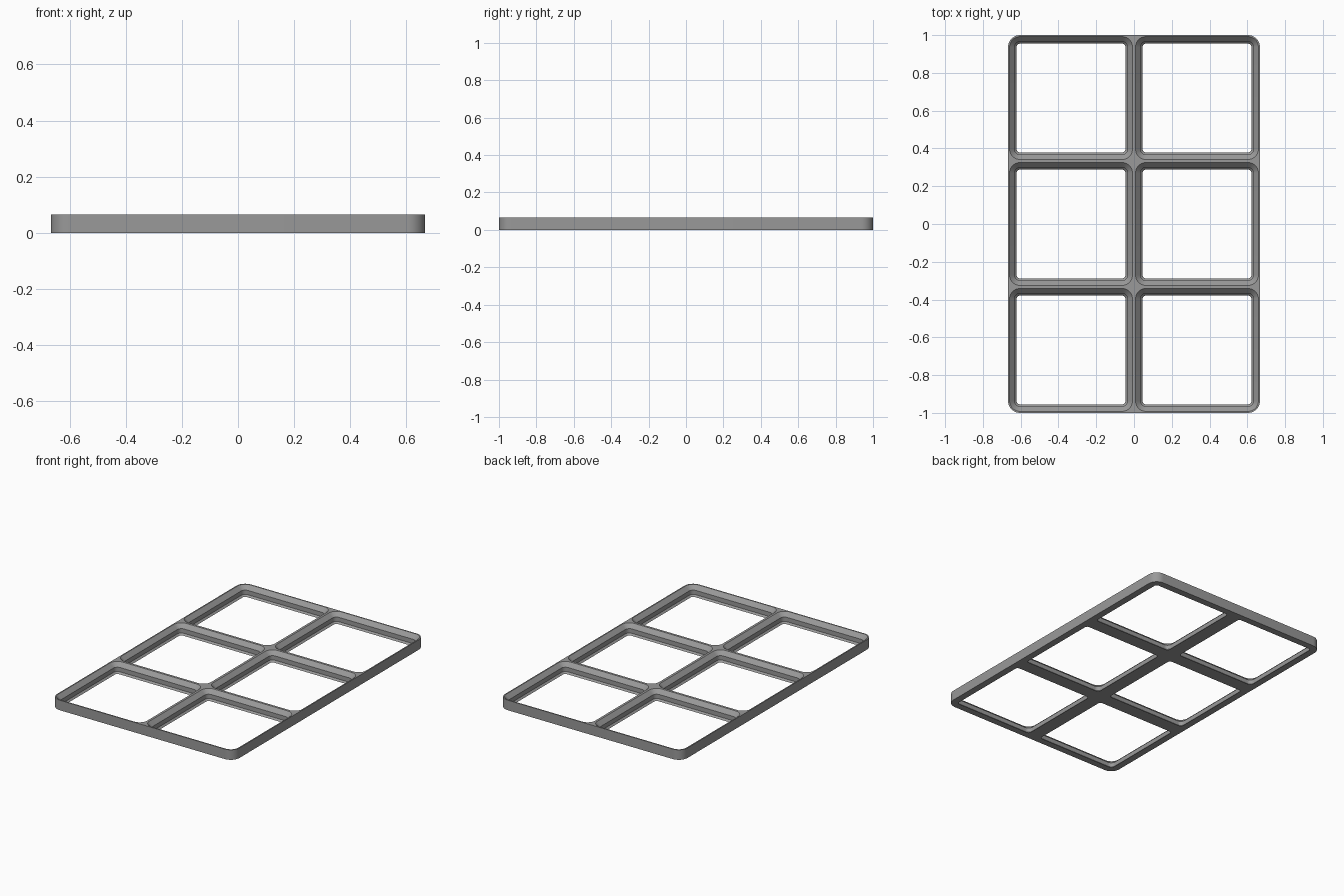
import bpy, bmesh, math

if "Cube" in bpy.data.objects:
    bpy.data.objects.remove(bpy.data.objects["Cube"])

S = 2 / 126            # three 42-unit cells along the longest side
CELL = 42 * S
RADIUS = 4 * S
HEIGHT = 4.15 * S
SEG = 10               # segments per rounded corner
# pocket wall profile: (inset from cell edge, height)
PROFILE = [(2.85 * S, 0), (2.15 * S, 0.7 * S), (2.15 * S, 2.5 * S), (0.5 * S, HEIGHT)]

grey = bpy.data.materials.new("grey plastic")
grey.diffuse_color = (0.32, 0.32, 0.32, 1)
grey.use_nodes = True
grey.node_tree.nodes["Principled BSDF"].inputs["Base Color"].default_value = grey.diffuse_color

bm = bmesh.new()


def ring(cx, cy, hx, hy, r, z):
    """Closed rounded-rectangle loop of vertices."""
    verts = []
    for q, (sx, sy) in enumerate([(1, 1), (-1, 1), (-1, -1), (1, -1)]):
        for i in range(SEG + 1):
            a = math.pi / 2 * (q + i / SEG)
            verts.append(bm.verts.new((cx + sx * (hx - r) + r * math.cos(a),
                                       cy + sy * (hy - r) + r * math.sin(a), z)))
    return verts


def wall(rings):
    """Join successive rings with quads."""
    for lo, hi in zip(rings, rings[1:]):
        n = len(lo)
        for i in range(n):
            j = (i + 1) % n
            bm.faces.new((lo[i], lo[j], hi[j], hi[i]))


# outer wall
outer = [ring(0, 0, CELL, 1.5 * CELL, RADIUS, z) for z in (0, HEIGHT)]
wall(outer)

# six stepped pockets, open through the bottom
for ix in (-0.5, 0.5):
    for iy in (-1, 0, 1):
        rings = [ring(ix * CELL, iy * CELL, CELL / 2 - d, CELL / 2 - d, RADIUS - d, z)
                 for d, z in PROFILE]
        wall(rings)

# flat rims on the top and underside
for z in (0, HEIGHT):
    edges = [e for e in bm.edges if e.is_boundary
             and all(abs(v.co.z - z) < 1e-6 for v in e.verts)]
    bmesh.ops.triangle_fill(bm, edges=edges, use_beauty=True, normal=(0, 0, 1 if z else -1))

bmesh.ops.recalc_face_normals(bm, faces=bm.faces)
mesh = bpy.data.meshes.new("grid_baseplate")
bm.to_mesh(mesh)
bm.free()
plate = bpy.data.objects.new("grid_baseplate", mesh)
bpy.context.collection.objects.link(plate)
mesh.materials.append(grey)

# smooth corners, crisp edges
bpy.context.view_layer.objects.active = plate
plate.select_set(True)
bpy.ops.object.shade_smooth_by_angle(angle=math.radians(30))
